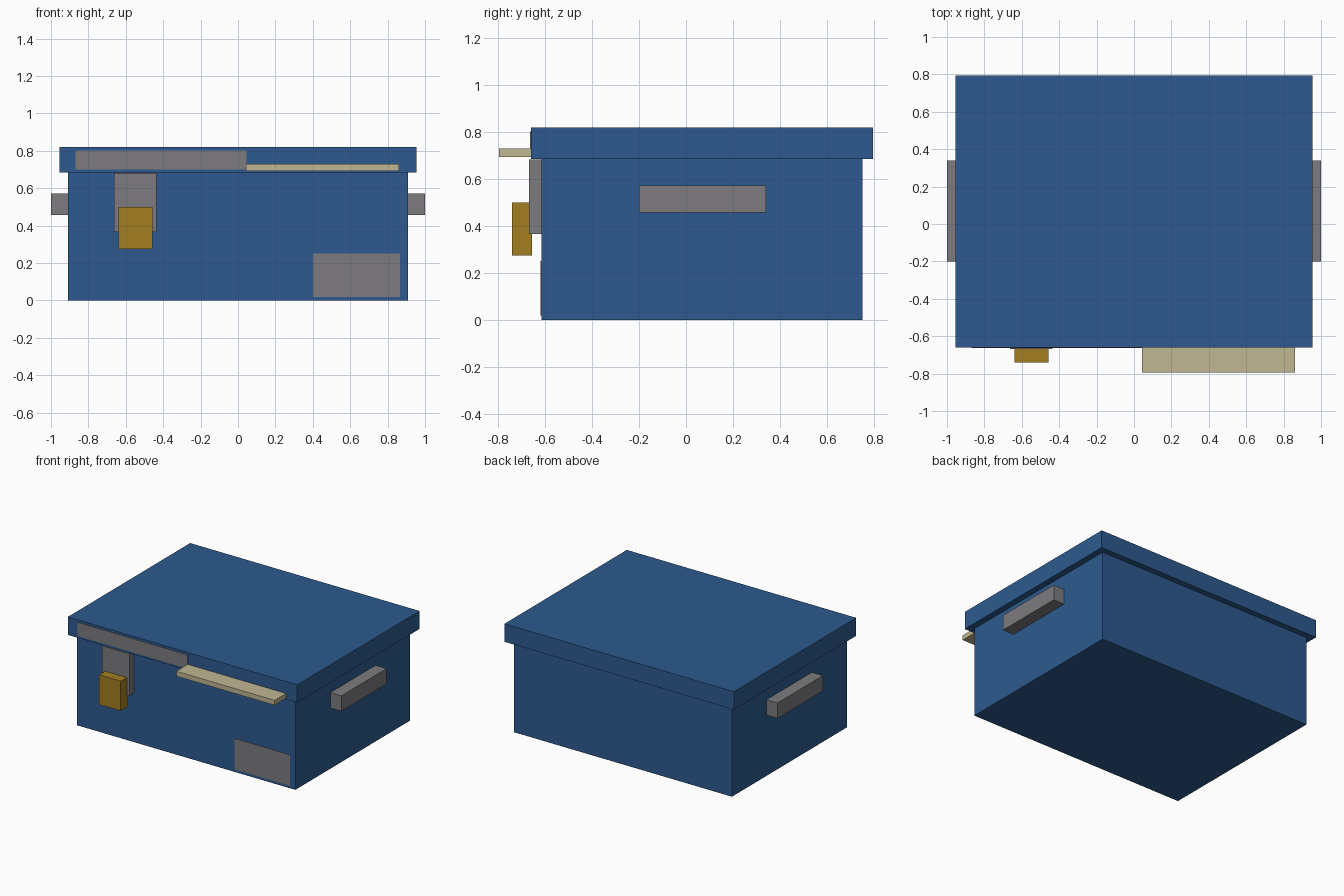
import bpy
import bmesh

if "Cube" in bpy.data.objects:
    bpy.data.objects.remove(bpy.data.objects["Cube"])


def material(name, rgb):
    m = bpy.data.materials.new(name)
    m.diffuse_color = (*rgb, 1.0)
    m.use_nodes = True
    m.node_tree.nodes["Principled BSDF"].inputs["Base Color"].default_value = m.diffuse_color
    return m


blue = material("blue paint", (0.026, 0.102, 0.275))
grey = material("grey metal", (0.205, 0.198, 0.212))
gold = material("brass", (0.366, 0.209, 0.015))
cream = material("cream", (0.527, 0.473, 0.296))


def box(name, x, y, z, mat):
    """Box from (min, max) ranges on each axis."""
    bm = bmesh.new()
    bmesh.ops.create_cube(bm, size=1.0)
    for v in bm.verts:
        v.co = [r[0] if c < 0 else r[1] for c, r in zip(v.co, (x, y, z))]
    me = bpy.data.meshes.new(name)
    bm.to_mesh(me)
    bm.free()
    me.materials.append(mat)
    ob = bpy.data.objects.new(name, me)
    bpy.context.collection.objects.link(ob)
    return ob


# Chest body and overhanging lid
box("chest_body", (-0.908, 0.908), (-0.615, 0.75), (0, 0.685), blue)
box("lid", (-0.955, 0.955), (-0.66, 0.795), (0.685, 0.82), blue)

# Side handles
box("right_handle", (0.908, 1.0), (-0.2, 0.34), (0.457, 0.573), grey)
box("left_handle", (-1.0, -0.908), (-0.2, 0.34), (0.457, 0.573), grey)

# Hasp and padlock
box("hasp", (-0.663, -0.437), (-0.668, -0.615), (0.366, 0.683), grey)
box("padlock", (-0.638, -0.458), (-0.74, -0.655), (0.276, 0.50), gold)

# Front plates and lid ledge
box("lid_plate", (-0.87, 0.045), (-0.663, -0.659), (0.70, 0.802), grey)
box("corner_plate", (0.402, 0.865), (-0.618, -0.614), (0.02, 0.252), grey)
box("lid_ledge", (0.043, 0.861), (-0.795, -0.66), (0.693, 0.73), cream)
